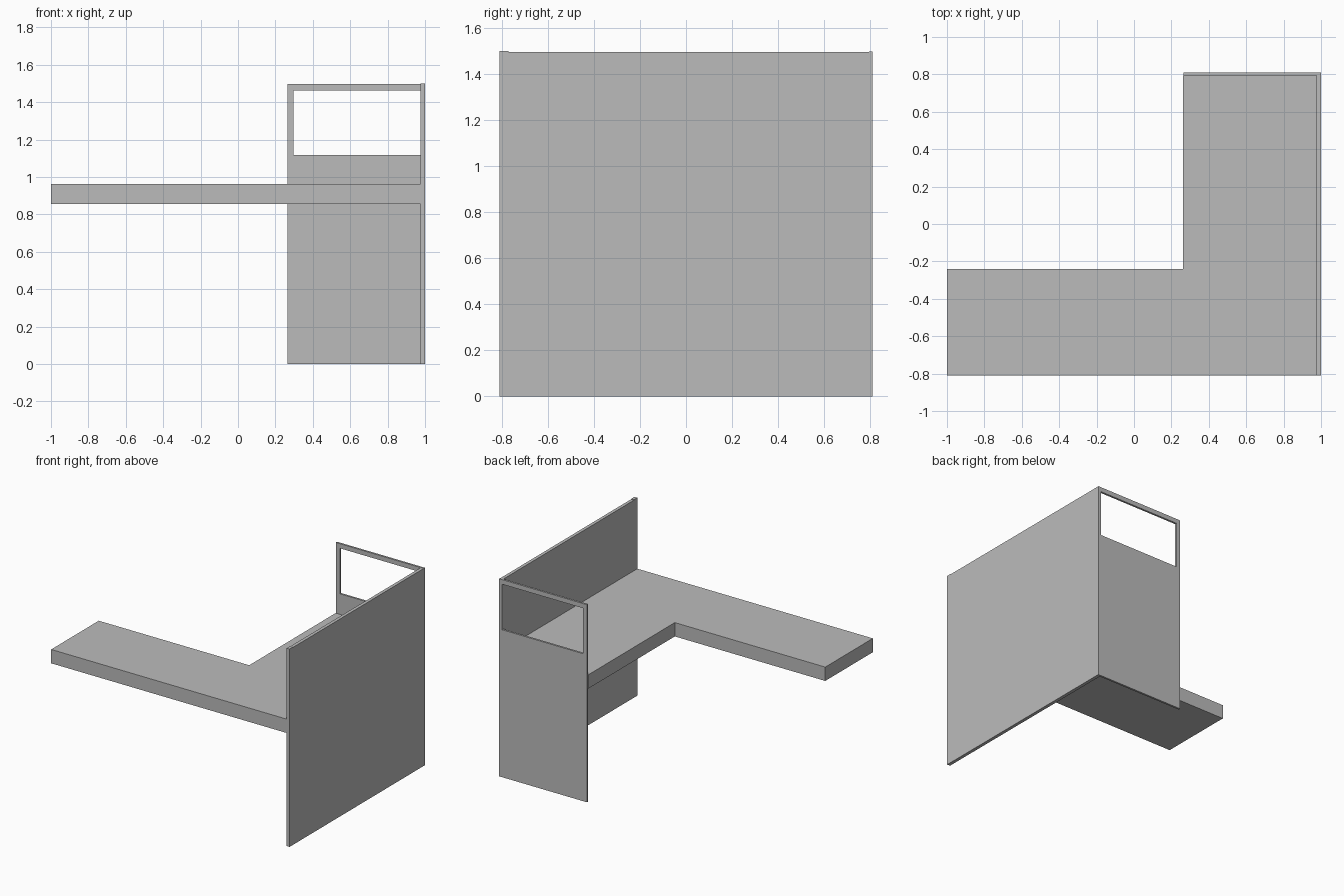
import bpy
import bmesh
from mathutils import Vector

if "Cube" in bpy.data.objects:
    bpy.data.objects.remove(bpy.data.objects["Cube"])

grey = bpy.data.materials.new("mid_grey")
grey.diffuse_color = (0.5, 0.5, 0.5, 1)
grey.use_nodes = True
grey.node_tree.nodes["Principled BSDF"].inputs["Base Color"].default_value = grey.diffuse_color


def prism(name, profile, direction):
    """Extrude a flat outline along a direction into a solid object."""
    bm = bmesh.new()
    face = bm.faces.new([bm.verts.new(p) for p in profile])
    ext = bmesh.ops.extrude_face_region(bm, geom=[face], use_keep_orig=True)
    moved = [g for g in ext["geom"] if isinstance(g, bmesh.types.BMVert)]
    bmesh.ops.translate(bm, verts=moved, vec=Vector(direction))
    bmesh.ops.recalc_face_normals(bm, faces=bm.faces)
    mesh = bpy.data.meshes.new(name)
    bm.to_mesh(mesh)
    bm.free()
    mesh.materials.append(grey)
    obj = bpy.data.objects.new(name, mesh)
    bpy.context.collection.objects.link(obj)
    return obj


def rect_xz(x0, x1, z0, z1, y):
    return [(x0, y, z0), (x1, y, z0), (x1, y, z1), (x0, y, z1)]


# L-shaped worktop
outline = [(-1, -0.81), (0.975, -0.81), (0.975, 0.795),
           (0.262, 0.795), (0.262, -0.24), (-1, -0.24)]
prism("worktop", [(x, y, 0.857) for x, y in outline], (0, 0, 0.105))

# Tall side panel, with a slightly raised front end on its top edge
side = [(-0.81, 0), (0.795, 0), (0.795, 1.497),
        (-0.77, 1.497), (-0.77, 1.5), (-0.81, 1.5)]
prism("side_panel", [(0.975, y, z) for y, z in side], (0.025, 0, 0))

# Back panel with a window opening cut through it
back = prism("back_panel", rect_xz(0.264, 1.0, 0, 1.498, 0.795), (0, 0.015, 0))
cutter = prism("window_cutter", rect_xz(0.298, 0.975, 1.118, 1.463, 0.7), (0, 0.2, 0))
cutter.hide_render = True
cutter.hide_viewport = True
cut = back.modifiers.new("window", "BOOLEAN")
cut.operation = "DIFFERENCE"
cut.solver = "EXACT"
cut.object = cutter
